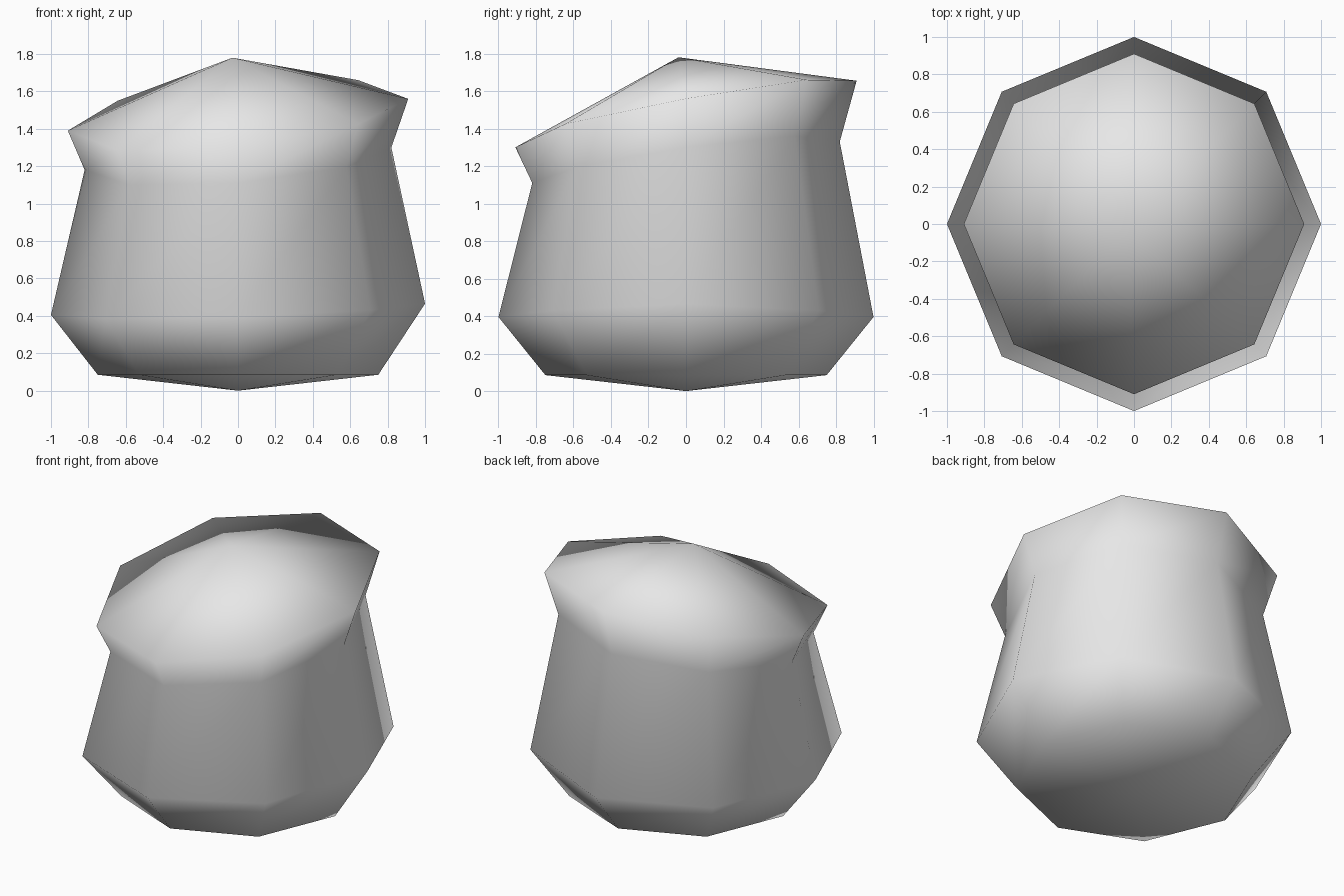
import bpy, bmesh
from math import cos, sin, pi

cube = bpy.data.objects.get("Cube")
if cube:
    bpy.data.objects.remove(cube, do_unlink=True)

SIDES = 8

# Material
grey = bpy.data.materials.new("plain_grey")
grey.use_nodes = True
colour = (0.8, 0.8, 0.8, 1)
grey.diffuse_color = colour
grey.node_tree.nodes["Principled BSDF"].inputs["Base Color"].default_value = colour

bm = bmesh.new()


def ring(radius, heights):
    """Eight vertices around z, counter-clockwise from +x."""
    return [bm.verts.new((radius * cos(2 * pi * i / SIDES),
                          radius * sin(2 * pi * i / SIDES), z))
            for i, z in enumerate(heights)]


def bridge(low, high):
    for i in range(SIDES):
        j = (i + 1) % SIDES
        bm.faces.new((low[i], low[j], high[j], high[i]))


def fan(loop, tip):
    for i in range(SIDES):
        bm.faces.new((loop[i], loop[(i + 1) % SIDES], tip))


# Rings from foot to rim; the upper ones lean down towards the front
foot = ring(0.75, [0.085] * SIDES)
belly = ring(1.0, [0.465, 0.43, 0.395, 0.40, 0.405, 0.385, 0.395, 0.43])
neck = ring(0.82, [1.30, 1.36, 1.33, 1.265, 1.18, 1.10, 1.11, 1.195])
rim = ring(0.91, [1.56, 1.66, 1.655, 1.55, 1.39, 1.285, 1.30, 1.425])

for low, high in ((foot, belly), (belly, neck), (neck, rim)):
    bridge(low, high)

# Shallow pointed base and peaked cap
fan(foot[::-1], bm.verts.new((0, 0, 0)))
fan(rim, bm.verts.new((-0.03, -0.04, 1.78)))

# Smooth shading over the whole body
for face in bm.faces:
    face.smooth = True
bmesh.ops.recalc_face_normals(bm, faces=bm.faces)

mesh = bpy.data.meshes.new("lumpy_pot")
bm.to_mesh(mesh)
bm.free()
mesh.materials.append(grey)
pot = bpy.data.objects.new("lumpy_pot", mesh)
bpy.context.collection.objects.link(pot)
